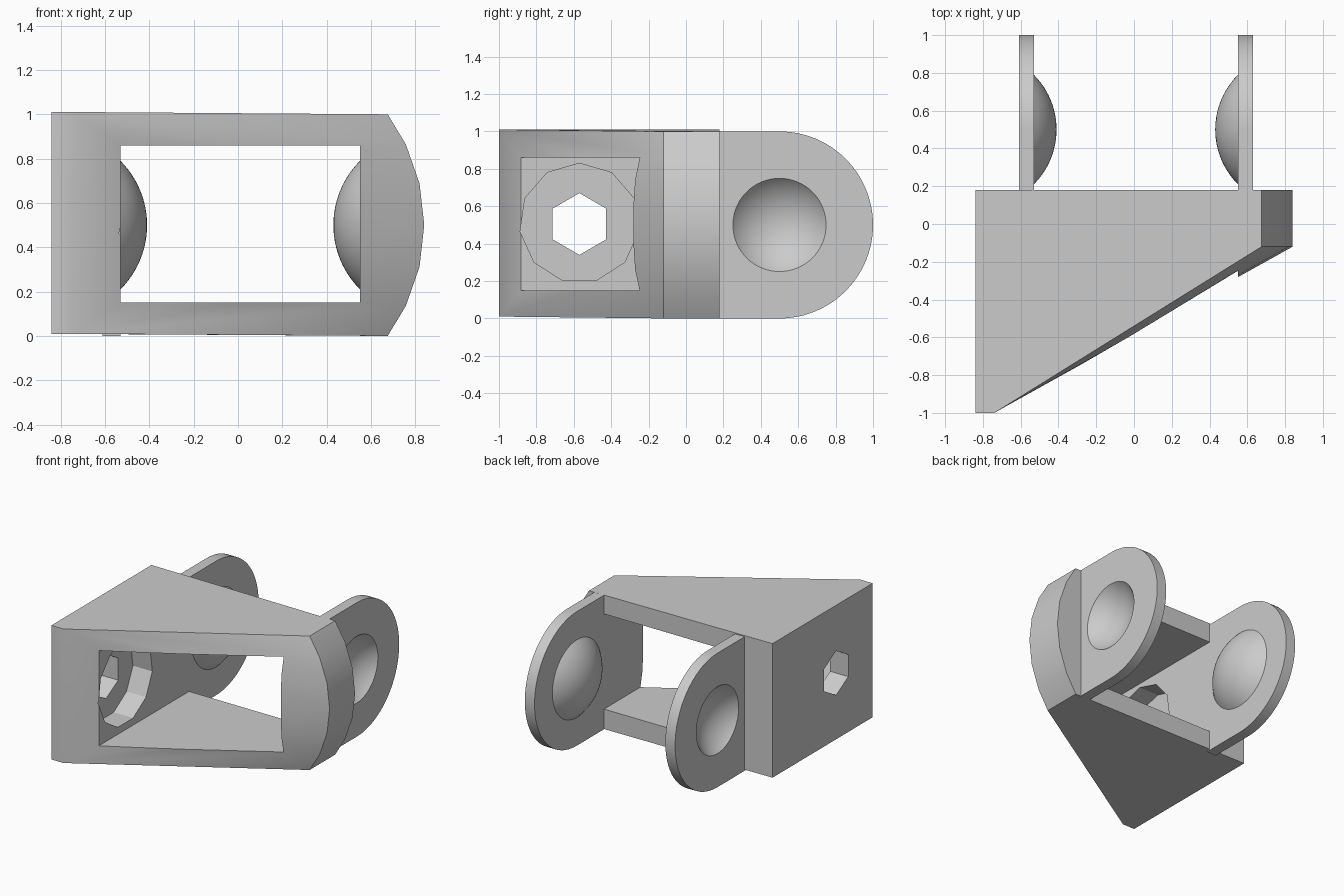
import bpy, bmesh, math
from mathutils import Matrix, Vector

cube = bpy.data.objects.get("Cube")
if cube:
    bpy.data.objects.remove(cube, do_unlink=True)

# Single flat colour
grey = bpy.data.materials.new("light grey")
grey.use_nodes = True
grey.diffuse_color = (0.6, 0.6, 0.6, 1)
grey.node_tree.nodes["Principled BSDF"].inputs["Base Color"].default_value = (0.6, 0.6, 0.6, 1)


def to_object(bm, name):
    bmesh.ops.recalc_face_normals(bm, faces=bm.faces)
    mesh = bpy.data.meshes.new(name)
    bm.to_mesh(mesh)
    bm.free()
    mesh.materials.append(grey)
    obj = bpy.data.objects.new(name, mesh)
    bpy.context.collection.objects.link(obj)
    return obj


def box(name, low, high):
    bm = bmesh.new()
    bmesh.ops.create_cube(bm, size=1)
    for v in bm.verts:
        v.co = [(a + b) / 2 + c * (b - a) for a, b, c in zip(low, high, v.co)]
    return to_object(bm, name)


def prism_x(name, outline, x0, x1):
    """Extrude a (y, z) outline along x."""
    bm = bmesh.new()
    face = bm.faces.new([bm.verts.new((x0, y, z)) for y, z in outline])
    moved = bmesh.ops.extrude_face_region(bm, geom=[face])["geom"]
    bmesh.ops.translate(bm, vec=(x1 - x0, 0, 0),
                        verts=[g for g in moved if isinstance(g, bmesh.types.BMVert)])
    return to_object(bm, name)


def ngon(y, z, radius, sides):
    """Outline with one corner pointing up."""
    steps = [math.tau * i / sides for i in range(sides)]
    return [(y + radius * math.sin(a), z + radius * math.cos(a)) for a in steps]


def sphere(name, center, radius, cut_x=None, side=1):
    bm = bmesh.new()
    turn = Matrix.Translation(center) @ Matrix.Rotation(math.pi / 2, 4, "Y")
    bmesh.ops.create_uvsphere(bm, u_segments=64, v_segments=48, radius=radius, matrix=turn)
    if cut_x is not None:
        bmesh.ops.bisect_plane(bm, geom=bm.verts[:] + bm.edges[:] + bm.faces[:],
                               plane_co=(cut_x, 0, 0), plane_no=(side, 0, 0), clear_outer=True)
        bmesh.ops.holes_fill(bm, edges=[e for e in bm.edges if e.is_boundary], sides=0)
    return to_object(bm, name)


def combine(obj, other, operation):
    mod = obj.modifiers.new(operation.lower(), "BOOLEAN")
    mod.operation, mod.solver, mod.object = operation, "EXACT", other
    bpy.context.view_layer.objects.active = obj
    bpy.ops.object.modifier_apply(modifier=mod.name)
    bpy.data.objects.remove(other, do_unlink=True)


def finish(obj):
    bpy.ops.object.select_all(action="DESELECT")
    obj.select_set(True)
    bpy.context.view_layer.objects.active = obj
    bpy.ops.object.shade_smooth_by_angle(angle=math.radians(30))


# Wedge frame: hull of a flat left wall and a rounded right end
bm = bmesh.new()
points = [(x, y, z) for x, y in ((-0.84, 0.18), (-0.84, -1), (-0.74, -1)) for z in (0.01, 1.01)]
for degrees in (-36.5, -25.7, -12.9, 0, 12.9, 25.7, 36.5):
    a = math.radians(degrees)
    points += [(0.84 * math.cos(a), y, 0.5 + 0.84 * math.sin(a)) for y in (-0.12, 0.18)]
hull = bmesh.ops.convex_hull(bm, input=[bm.verts.new(p) for p in points])
bmesh.ops.dissolve_limit(bm, angle_limit=0.002, verts=bm.verts, edges=bm.edges)
frame = to_object(bm, "wedge_frame")

# Window through the frame, then recess and hexagonal hole in the left wall
combine(frame, box("window_cutter", (-0.53, -1.2, 0.15), (0.55, 0.4, 0.86)), "DIFFERENCE")
combine(frame, prism_x("recess_cutter", ngon(-0.57, 0.51, 0.32, 11), -0.69, -0.525), "DIFFERENCE")
combine(frame, prism_x("bolt_hole_cutter", ngon(-0.57, 0.505, 0.165, 6), -1, -0.6), "DIFFERENCE")
finish(frame)

# Rounded lugs, each with a dome inside and a dimple outside
arc = [math.pi * (i / 48 - 0.5) for i in range(49)]
lug_outline = [(0.15, 0)] + [(0.5 + 0.5 * math.cos(a), 0.5 + 0.5 * math.sin(a)) for a in arc] + [(0.15, 1)]
for name, side, inner in (("right_end_lug", 1, 0.55), ("left_end_lug", -1, 0.53)):
    lug = prism_x(name, lug_outline, side * inner, side * (inner + 0.08))
    center = Vector((side * (inner + 0.29), 0.5, 0.5))
    dome = sphere("dome", center, 0.41, side * (inner + 0.04), side)
    combine(lug, dome, "UNION")
    combine(lug, sphere("dimple_cutter", center, 0.326), "DIFFERENCE")
    finish(lug)
